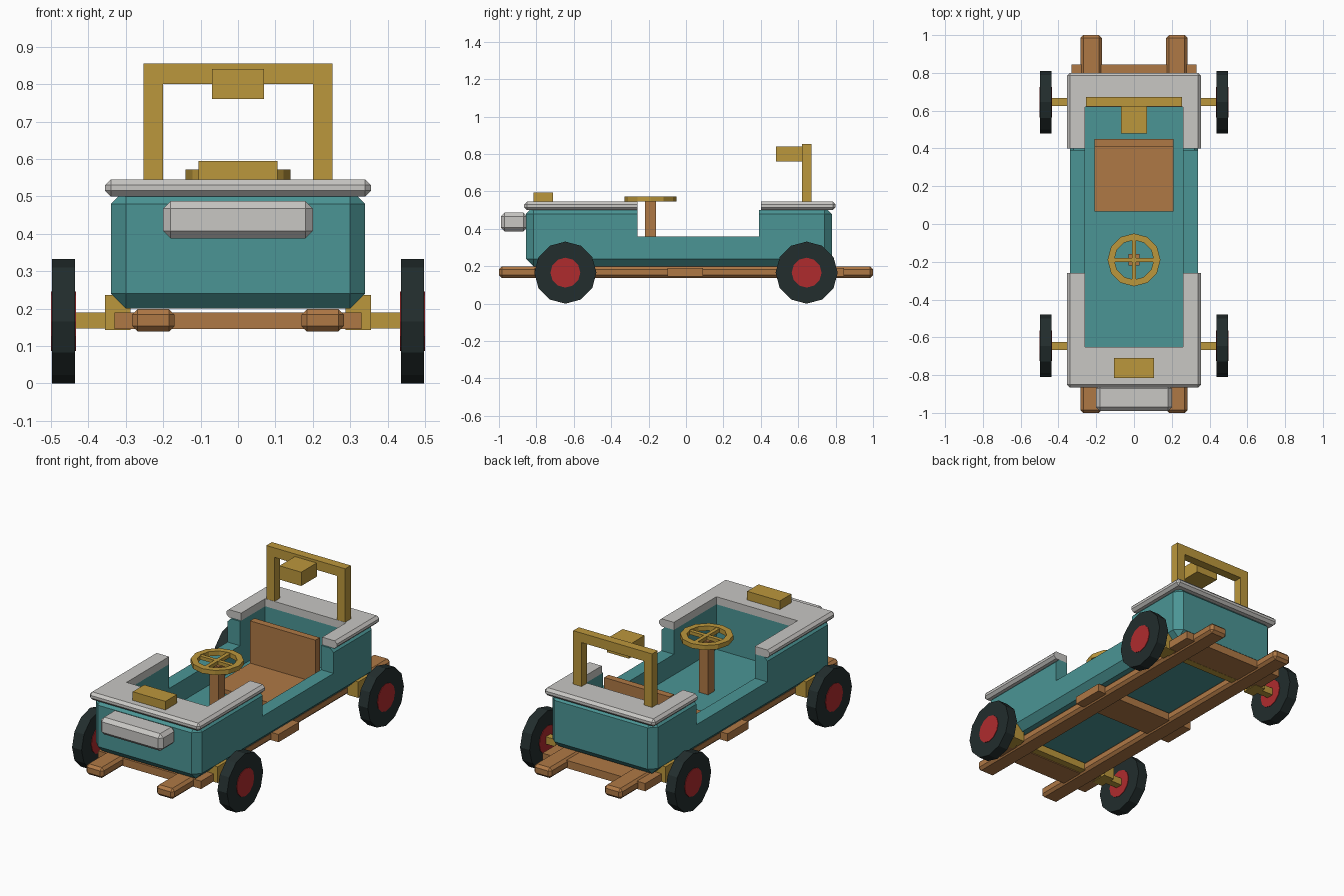
import bpy, bmesh, math
from mathutils import Matrix

if "Cube" in bpy.data.objects:
    bpy.data.objects.remove(bpy.data.objects["Cube"], do_unlink=True)


def material(name, r, g, b):
    m = bpy.data.materials.new(name)
    m.use_nodes = True
    m.diffuse_color = (r, g, b, 1)
    m.node_tree.nodes["Principled BSDF"].inputs["Base Color"].default_value = (r, g, b, 1)
    return m


TEAL = material("teal paint", 0.07, 0.30, 0.30)
GOLD = material("golden wood", 0.50, 0.31, 0.045)
BROWN = material("brown wood", 0.43, 0.19, 0.06)
PALE = material("pale grey", 0.58, 0.57, 0.55)
BLACK = material("black rubber", 0.016, 0.026, 0.026)
RED = material("red hub", 0.43, 0.024, 0.027)


def finish(name, bm, mat):
    bmesh.ops.recalc_face_normals(bm, faces=bm.faces)
    mesh = bpy.data.meshes.new(name)
    bm.to_mesh(mesh)
    bm.free()
    ob = bpy.data.objects.new(name, mesh)
    bpy.context.collection.objects.link(ob)
    if mat:
        mesh.materials.append(mat)
    return ob


def box(name, x, y, z, mat=None, bevel=0):
    """Box from (low, high) ranges, with optional chamfered edges."""
    bm = bmesh.new()
    bmesh.ops.create_cube(bm, size=1)
    for v in bm.verts:
        for i, (lo, hi) in enumerate((x, y, z)):
            v.co[i] = hi if v.co[i] > 0 else lo
    if bevel:
        bmesh.ops.bevel(bm, geom=bm.edges[:], offset=bevel, segments=1, affect='EDGES')
    return finish(name, bm, mat)


def disc(name, x, y, z, radius, mat):
    """Twelve-sided cylinder along x."""
    bm = bmesh.new()
    bmesh.ops.create_cone(bm, cap_ends=True, segments=12, radius1=radius,
                          radius2=radius, depth=x[1] - x[0])
    bm.transform(Matrix.Translation((sum(x) / 2, y, z)) @ Matrix.Rotation(math.pi / 2, 4, 'Y'))
    return finish(name, bm, mat)


def cut(ob, *ranges):
    """Remove box-shaped volumes from an object."""
    for r in ranges:
        cutter = box("cutter", *r)
        mod = ob.modifiers.new("cut", 'BOOLEAN')
        mod.operation, mod.solver, mod.object = 'DIFFERENCE', 'EXACT', cutter
        bpy.context.view_layer.objects.active = ob
        bpy.ops.object.modifier_apply(modifier=mod.name)
        bpy.data.objects.remove(cutter, do_unlink=True)


# Body tub: chamfered box, hollowed, with lowered sides
cavity = ((-0.26, 0.26), (-0.65, 0.62), (0.24, 1))
body = box("body", (-0.34, 0.34), (-0.855, 0.78), (0.2, 0.52), TEAL, 0.04)
cut(body, cavity, ((-1, 1), (-0.26, 0.39), (0.36, 1)), ((-1, 1), (-2, 2), (0.501, 1)))

# Pale rim over both ends
rim = box("rim", (-0.355, 0.355), (-0.865, 0.8), (0.5, 0.545), PALE, 0.015)
cut(rim, cavity, ((-1, 1), (-0.26, 0.4), (0.3, 1)))

# Chassis
for side, s in (("left", 1), ("right", -1)):
    box(side + "_rail", sorted((s * 0.17, s * 0.283)), (-1, 1), (0.138, 0.199), BROWN, 0.015)
for name, y in (("front", (-0.81, -0.67)), ("middle", (-0.1, 0.09)), ("rear", (0.67, 0.845))):
    box(name + "_crossmember", (-0.33, 0.33), y, (0.145, 0.19), BROWN)

# Axles, brackets and wheels
for end, y in (("front", -0.645), ("rear", 0.645)):
    box(end + "_axle", (-0.45, 0.45), (y - 0.021, y + 0.021), (0.147, 0.189), GOLD)
    for side, s in (("left", 1), ("right", -1)):
        part = end + "_" + side
        box(part + "_bracket", sorted((s * 0.287, s * 0.355)), (y - 0.05, y + 0.05),
            (0.143, 0.236), GOLD)
        disc(part + "_wheel", sorted((s * 0.436, s * 0.497)), y, 0.166, 0.166, BLACK)
        disc(part + "_hub", sorted((s * 0.433, s * 0.5)), y, 0.166, 0.08, RED)

# Seat
box("seat_base", (-0.21, 0.21), (0.065, 0.45), (0.235, 0.265), BROWN)
box("seat_back", (-0.21, 0.21), (0.41, 0.45), (0.265, 0.51), BROWN)

# Steering post, ring and spokes
WY = -0.19
box("steering_post", (-0.03, 0.03), (WY - 0.03, WY + 0.03), (0.235, 0.547), BROWN)
bm = bmesh.new()
rings = [[bm.verts.new((r * math.cos(k * math.pi / 6), WY + r * math.sin(k * math.pi / 6), z))
          for k in range(12)]
         for r, z in ((0.14, 0.545), (0.14, 0.572), (0.105, 0.572), (0.105, 0.545))]
for i in range(4):
    a, b = rings[i], rings[(i + 1) % 4]
    for k in range(12):
        n = (k + 1) % 12
        bm.faces.new((a[k], a[n], b[n], b[k]))
finish("steering_ring", bm, GOLD)
box("steering_spoke_across", (-0.11, 0.11), (WY - 0.011, WY + 0.011), (0.548, 0.568), GOLD)
box("steering_spoke_along", (-0.011, 0.011), (WY - 0.11, WY + 0.11), (0.548, 0.569), GOLD)

# Front fittings
box("front_bumper", (-0.2, 0.2), (-0.99, -0.85), (0.387, 0.487), PALE, 0.02)
box("bonnet_block", (-0.105, 0.105), (-0.815, -0.71), (0.54, 0.595), GOLD)

# Rear hoop with lamp block
for side, s in (("left", 1), ("right", -1)):
    box(side + "_hoop_post", sorted((s * 0.2, s * 0.253)), (0.621, 0.672), (0.54, 0.8), GOLD)
box("hoop_bar", (-0.253, 0.253), (0.621, 0.672), (0.8, 0.855), GOLD)
box("hoop_block", (-0.07, 0.07), (0.48, 0.623), (0.76, 0.84), GOLD)
